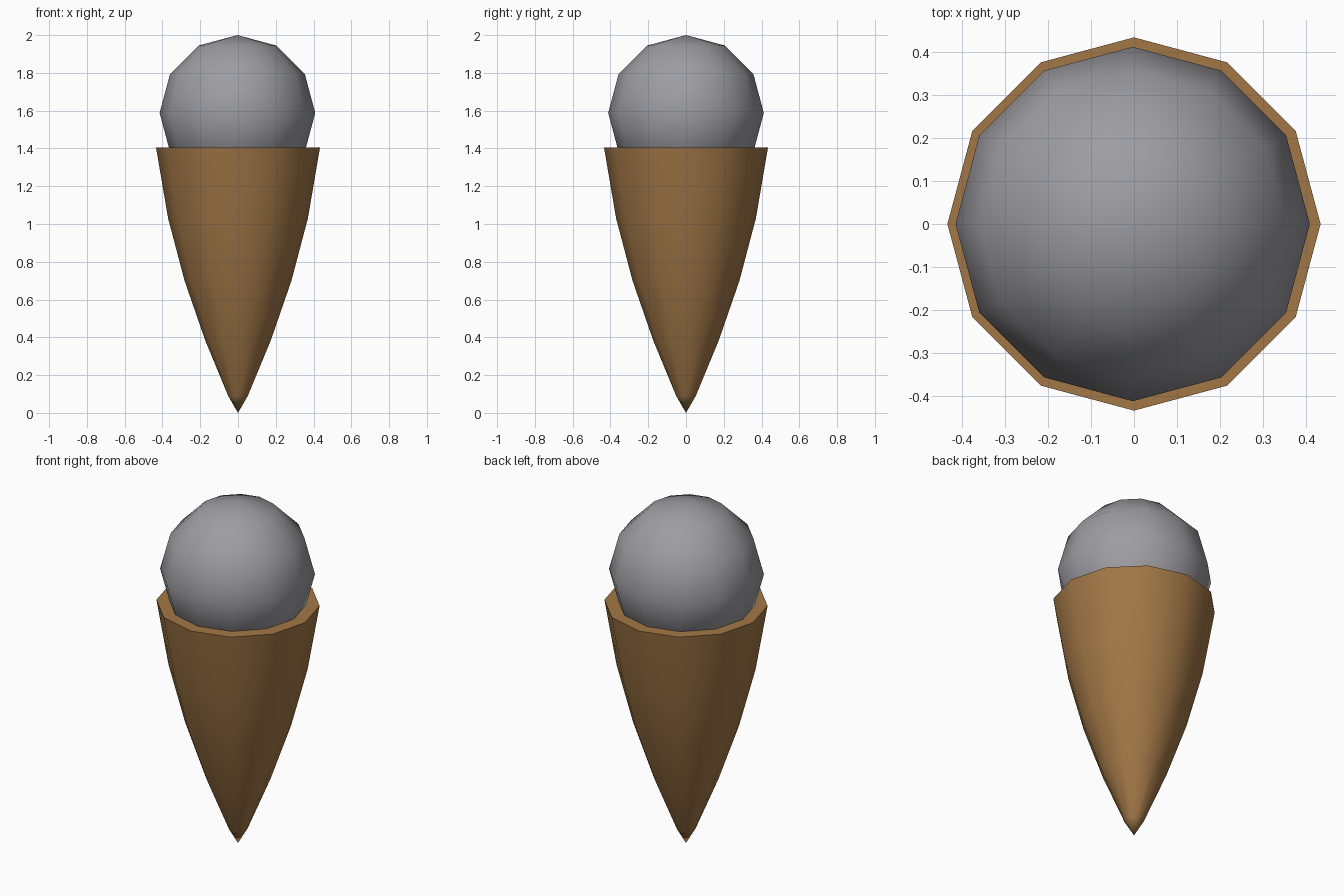
import bpy
import bmesh
import math
from mathutils import Matrix

cube = bpy.data.objects.get("Cube")
if cube:
    bpy.data.objects.remove(cube, do_unlink=True)

SIDES = 12


def material(name, color):
    mat = bpy.data.materials.new(name)
    mat.use_nodes = True
    mat.diffuse_color = color
    mat.node_tree.nodes["Principled BSDF"].inputs["Base Color"].default_value = color
    return mat


def add_part(name, bm, mat):
    bmesh.ops.recalc_face_normals(bm, faces=bm.faces)
    mesh = bpy.data.meshes.new(name)
    bm.to_mesh(mesh)
    bm.free()
    mesh.materials.append(mat)
    obj = bpy.data.objects.new(name, mesh)
    bpy.context.collection.objects.link(obj)
    bpy.ops.object.select_all(action="DESELECT")
    obj.select_set(True)
    bpy.context.view_layer.objects.active = obj
    bpy.ops.object.shade_smooth_by_angle(angle=math.radians(60))
    return obj


# Wafer cone: bulging profile turned around z, with a flat top
profile = [(0.052, 0.09), (0.174, 0.385), (0.283, 0.70), (0.37, 1.03), (0.434, 1.405)]
bm = bmesh.new()
tip = bm.verts.new((0, 0, 0))
rings = []
for radius, z in profile:
    ring = []
    for i in range(SIDES):
        a = math.tau * i / SIDES
        ring.append(bm.verts.new((radius * math.cos(a), radius * math.sin(a), z)))
    rings.append(ring)
for i in range(SIDES):
    j = (i + 1) % SIDES
    bm.faces.new((tip, rings[0][j], rings[0][i]))
    for low, high in zip(rings, rings[1:]):
        bm.faces.new((low[i], low[j], high[j], high[i]))
bm.faces.new(rings[-1])
add_part("cone", bm, material("wafer brown", (0.36, 0.185, 0.062, 1)))

# Scoop: low-poly ball sunk into the cone
bm = bmesh.new()
bmesh.ops.create_uvsphere(bm, u_segments=SIDES, v_segments=SIDES // 2, radius=0.412,
                          matrix=Matrix.Translation((-0.003, 0, 1.588)))
add_part("scoop", bm, material("scoop grey", (0.34, 0.335, 0.36, 1)))
